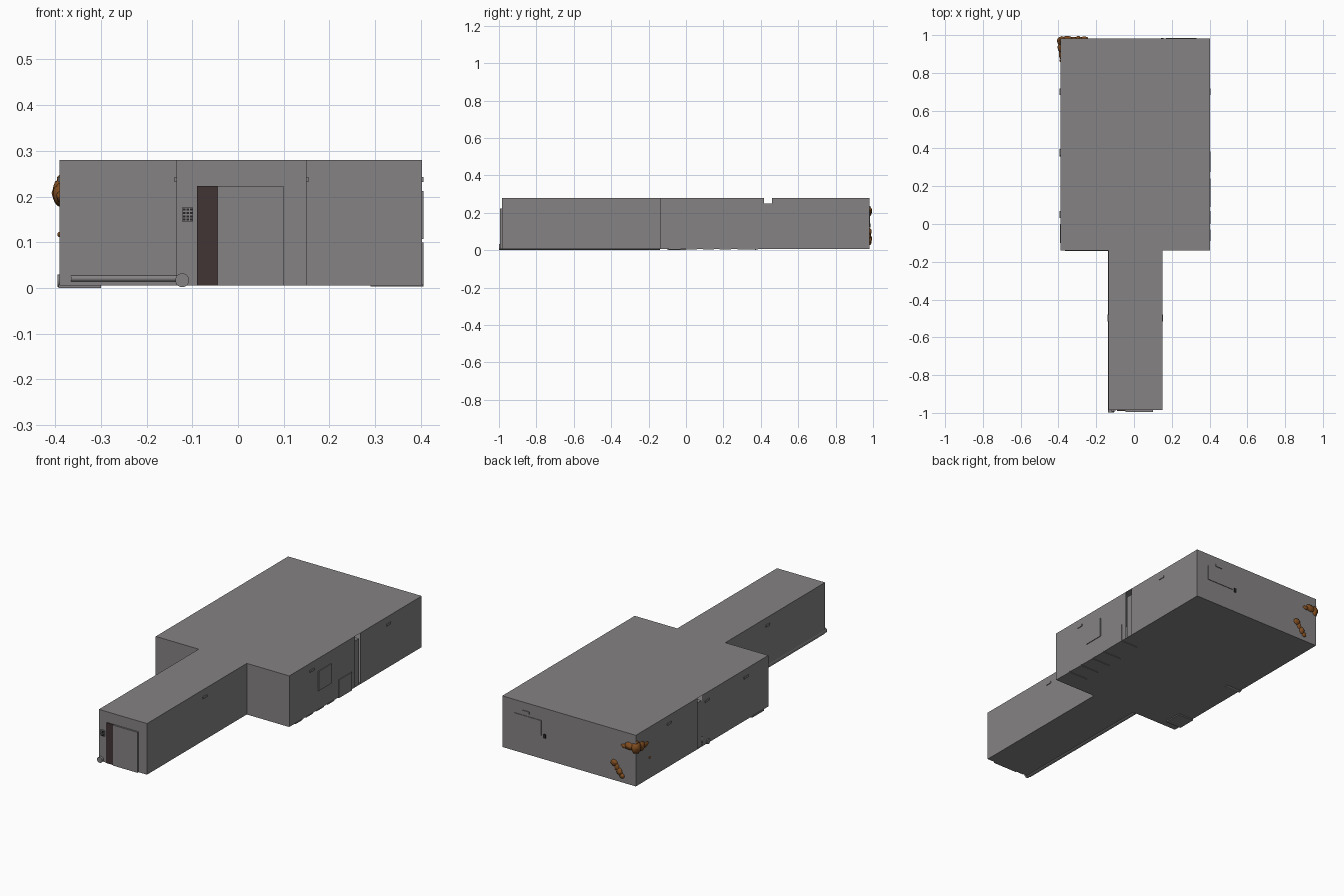
import bpy, bmesh, math
from mathutils import Vector, noise

if "Cube" in bpy.data.objects:
    bpy.data.objects.remove(bpy.data.objects["Cube"])


def material(name, rgb):
    m = bpy.data.materials.new(name)
    m.diffuse_color = (*rgb, 1)
    m.use_nodes = True
    m.node_tree.nodes["Principled BSDF"].inputs["Base Color"].default_value = m.diffuse_color
    return m


GREY = material("grey_wall", (0.235, 0.225, 0.225))
DARK = material("dark_brown_door", (0.055, 0.035, 0.035))
BLACK = material("keypad_black", (0.02, 0.018, 0.018))
RUST = material("rusty_brown", (0.22, 0.075, 0.015))


def finish(name, bm, mat):
    me = bpy.data.meshes.new(name)
    bm.to_mesh(me)
    bm.free()
    me.materials.append(mat)
    ob = bpy.data.objects.new(name, me)
    bpy.context.scene.collection.objects.link(ob)
    return ob


def box(name, x0, x1, y0, y1, z0, z1, mat=GREY):
    bm = bmesh.new()
    bmesh.ops.create_cube(bm, size=1)
    for v in bm.verts:
        v.co = Vector((x0 if v.co.x < 0 else x1, y0 if v.co.y < 0 else y1,
                       z0 if v.co.z < 0 else z1))
    return finish(name, bm, mat)


def pipe(name, a, b, r):
    a, b = Vector(a), Vector(b)
    bm = bmesh.new()
    bmesh.ops.create_cone(bm, cap_ends=True, segments=20, radius1=r, radius2=r,
                          depth=(b - a).length)
    rot = (b - a).to_track_quat('Z', 'Y')
    for v in bm.verts:
        v.co = rot @ v.co + (a + b) / 2
    for f in bm.faces:
        f.smooth = len(f.verts) == 4
    return finish(name, bm, GREY)


# T-shaped shell: thin floor, roof and walls, with a slot left open on each side
L, R, F, B, N = -0.39, 0.402, -0.14, 0.982, -0.985
CL, CR, S0, S1, Z0, Z1 = -0.135, 0.15, 0.417, 0.459, 0.006, 0.28
outline = [(CL, N), (CR, N), (CR, F), (R, F), (R, S0), (R, S1), (R, B),
           (L, B), (L, S1), (L, S0), (L, F), (CL, F)]
bm = bmesh.new()
low = [bm.verts.new((x, y, Z0)) for x, y in outline]
top = [bm.verts.new((x, y, Z1)) for x, y in outline]
bm.faces.new(low[::-1])
bm.faces.new(top)
for i in range(len(outline)):
    j = (i + 1) % len(outline)
    if i not in (4, 8):
        bm.faces.new((low[i], low[j], top[j], top[i]))
finish("building_shell", bm, GREY)

# Partition filling the slots, open above
box("partition_wall", L + 0.006, R - 0.006, S0, S1, Z0, 0.25)

# Front door, keypad and wall pipes
box("door_panel", -0.045, 0.10, -0.994, N, Z0, 0.223)
box("door_dark_side", -0.09, -0.045, -0.989, N, Z0, 0.223, DARK)
box("keypad", -0.122, -0.098, -0.991, N, 0.145, 0.176, GREY)
for i in range(3):
    for k in range(4):
        x, z = -0.1175 + 0.0075 * i, 0.1495 + 0.0073 * k
        box("keypad_key", x - 0.0025, x + 0.0025, -0.993, -0.99,
            z - 0.0022, z + 0.0022, BLACK)
pipe("corridor_pipe", (-0.122, -0.999, 0.017), (-0.122, F, 0.017), 0.015)
pipe("front_room_pipe", (-0.365, F + 0.003, 0.021), (CL, F + 0.003, 0.021), 0.007)
pipe("left_pipe_end", (-0.395, 0.372, 0.016), (-0.30, 0.372, 0.016), 0.014)

# Small wall lamps poking through the walls
for y in (0.05, 0.70):
    box("right_lamp", R - 0.01, R + 0.004, y - 0.018, y + 0.018, 0.232, 0.243)
for y in (0.05, 0.38, 0.70):
    box("left_lamp", L - 0.004, L + 0.01, y - 0.018, y + 0.018, 0.232, 0.243)
box("corridor_right_lamp", CR - 0.01, CR + 0.004, -0.515, -0.48, 0.232, 0.243)
box("corridor_left_lamp", CL - 0.004, CL + 0.01, -0.515, -0.48, 0.232, 0.243)
box("back_lamp", 0.24, 0.28, B - 0.01, B + 0.004, 0.225, 0.237)

# Plates on the right and back walls
box("right_wall_panel", R - 0.01, R + 0.004, 0.105, 0.215, 0.107, 0.212)
box("right_low_cabinet", R - 0.10, R + 0.004, 0.275, 0.385, 0.003, 0.10)
box("back_wall_panel", 0.17, 0.33, B - 0.005, B + 0.003, 0.13, 0.21)
box("back_switch", 0.143, 0.157, B - 0.005, B + 0.004, 0.12, 0.142, BLACK)

# Thin feet showing below the floor
for y in (-0.09, 0.0, 0.09, 0.18):
    box("floor_plate", 0.29, R + 0.002, y, y + 0.06, 0.003, 0.008)
box("left_floor_strip", L - 0.003, -0.30, -0.10, 0.0, 0.0, 0.008)


def growth(name, blobs):
    # Rough lumps merged into one surface
    bm = bmesh.new()
    for x, y, z, rx, ry, rz in blobs:
        new = bmesh.ops.create_icosphere(bm, subdivisions=3, radius=1)["verts"]
        for v in new:
            k = 1 + 0.15 * noise.noise(v.co * 2 + Vector((x, y, z)) * 30)
            v.co = Vector((x + v.co.x * rx * k, y + v.co.y * ry * k, z + v.co.z * rz * k))
    for f in bm.faces:
        f.smooth = True
    return finish(name, bm, RUST)


# Organic growths on the back left corner
growth("corner_growth", [
    (-0.382, 0.968, 0.208, 0.025, 0.025, 0.032),
    (-0.352, 0.978, 0.212, 0.028, 0.017, 0.020),
    (-0.322, 0.979, 0.204, 0.020, 0.011, 0.011),
    (-0.388, 0.935, 0.205, 0.016, 0.026, 0.024),
    (-0.389, 0.900, 0.200, 0.008, 0.026, 0.012),
    (-0.390, 0.972, 0.237, 0.006, 0.010, 0.010),
    (-0.390, 0.865, 0.117, 0.005, 0.007, 0.006)])
growth("lower_growth", [
    (-0.262, 0.980, 0.100, 0.020, 0.013, 0.018),
    (-0.278, 0.981, 0.080, 0.014, 0.009, 0.018),
    (-0.294, 0.980, 0.060, 0.016, 0.015, 0.020),
    (-0.309, 0.981, 0.041, 0.014, 0.010, 0.014)])
